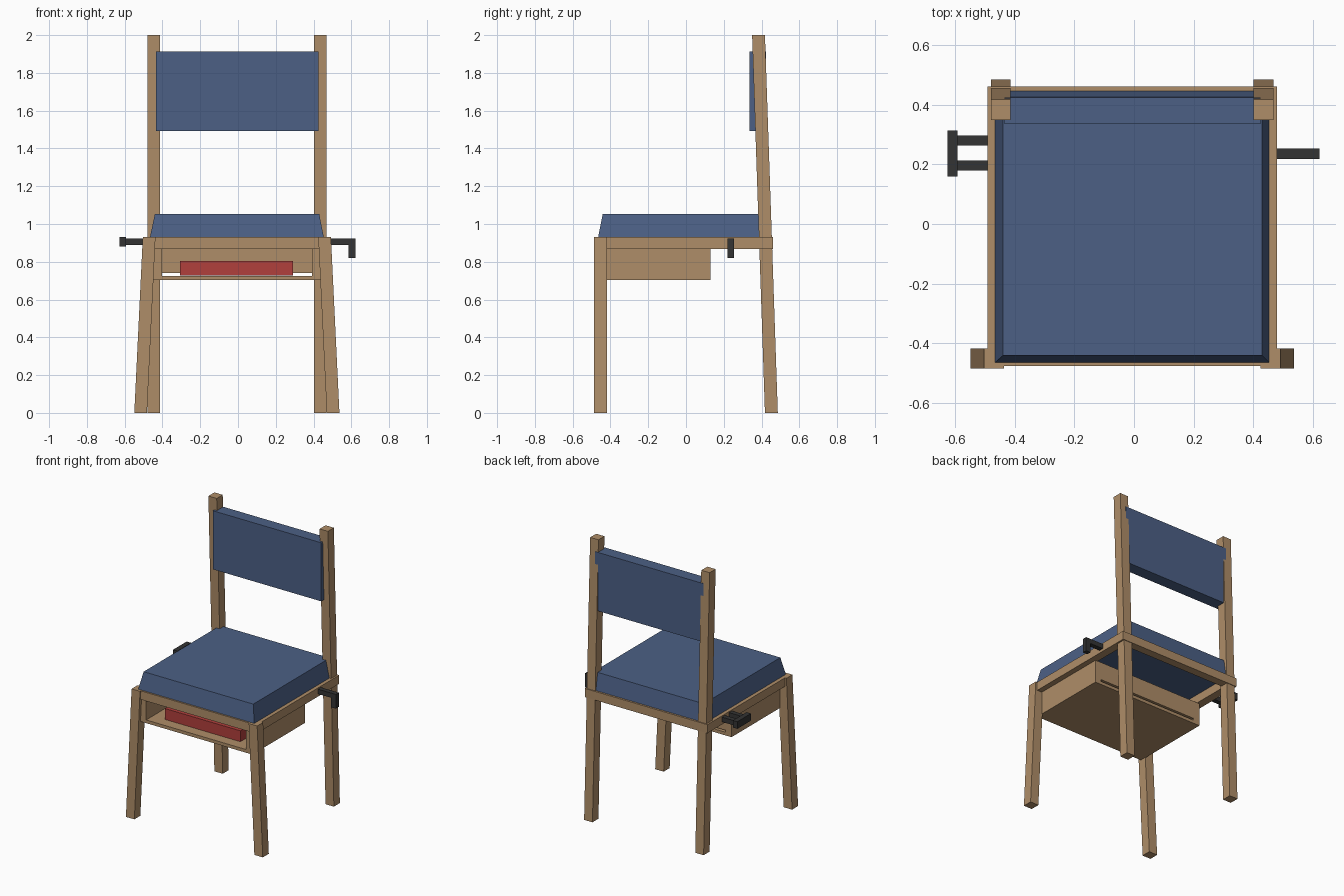
import bpy

if "Cube" in bpy.data.objects:
    bpy.data.objects.remove(bpy.data.objects["Cube"])

CX = -0.006  # the chair's own centre line


def material(name, rgb):
    m = bpy.data.materials.new(name)
    m.diffuse_color = (*rgb, 1)
    m.use_nodes = True
    m.node_tree.nodes["Principled BSDF"].inputs["Base Color"].default_value = m.diffuse_color
    return m


WOOD = material("wood", (0.43, 0.27, 0.14))
BLUE = material("blue fabric", (0.072, 0.117, 0.235))
RED = material("red cover", (0.44, 0.05, 0.045))
DARK = material("dark metal", (0.033, 0.033, 0.033))


def prism(name, mat, z0, z1, low, high=None):
    """Block between two (x0, x1, y0, y1) rectangles at heights z0 and z1."""
    verts = []
    for z, (x0, x1, y0, y1) in ((z0, low), (z1, high or low)):
        verts += [(x0, y0, z), (x1, y0, z), (x1, y1, z), (x0, y1, z)]
    faces = [(3, 2, 1, 0), (4, 5, 6, 7)]
    faces += [(i, (i + 1) % 4, (i + 1) % 4 + 4, i + 4) for i in range(4)]
    me = bpy.data.meshes.new(name)
    me.from_pydata(verts, [], faces)
    me.materials.append(mat)
    ob = bpy.data.objects.new(name, me)
    bpy.context.collection.objects.link(ob)
    return ob


def span(s, inner, outer):
    """x range on side s, measured from the centre line."""
    return sorted((CX + s * inner, CX + s * outer))


for s, side in ((-1, "left"), (1, "right")):
    # leaning back posts and splayed front legs
    x = span(s, 0.408, 0.474)
    prism(f"back_post_{side}", WOOD, 0, 2, (*x, 0.418, 0.486), (*x, 0.35, 0.418))
    prism(f"front_leg_{side}", WOOD, 0, 0.93,
          (*span(s, 0.476, 0.543), -0.486, -0.418),
          (*span(s, 0.431, 0.498), -0.486, -0.418))
    # side rails and side walls of the under-seat box
    prism(f"side_rail_{side}", WOOD, 0.868, 0.93, (*span(s, 0.426, 0.486), -0.477, 0.461))
    prism(f"box_wall_{side}", WOOD, 0.703, 0.87, (*span(s, 0.397, 0.446), -0.465, 0.13))

# front and back rails
x = span(1, -0.426, 0.426)
prism("front_rail", WOOD, 0.868, 0.93, (*x, -0.477, -0.417))
prism("back_rail", WOOD, 0.868, 0.93, (*x, 0.401, 0.461))

# box floor and back, with a narrow slot between them
x = span(1, -0.397, 0.397)
prism("box_floor", WOOD, 0.703, 0.726, (*x, -0.465, 0.13))
prism("box_back", WOOD, 0.74, 0.87, (*x, 0.085, 0.13))

# red book lying in the box
prism("book", RED, 0.727, 0.805, (-0.308, 0.292, -0.39, 0.0))

# seat cushion and backrest
prism("seat_cushion", BLUE, 0.93, 1.053,
      (-0.466, 0.454, -0.465, 0.447), (-0.44, 0.43, -0.441, 0.427))
prism("backrest", BLUE, 1.492, 1.912, (-0.435, 0.425, 0.336, 0.424))

# right-hand hook
prism("right_hook_arm", DARK, 0.888, 0.922, (0.478, 0.588, 0.219, 0.253))
prism("right_hook_end", DARK, 0.82, 0.922, (0.586, 0.623, 0.219, 0.253))

# left-hand handle with two arms
for i, y in enumerate((0.18, 0.263)):
    prism(f"left_handle_arm_{i + 1}", DARK, 0.888, 0.922, (-0.595, -0.49, y, y + 0.034))
prism("left_handle_end", DARK, 0.88, 0.931, (-0.627, -0.592, 0.159, 0.314))
